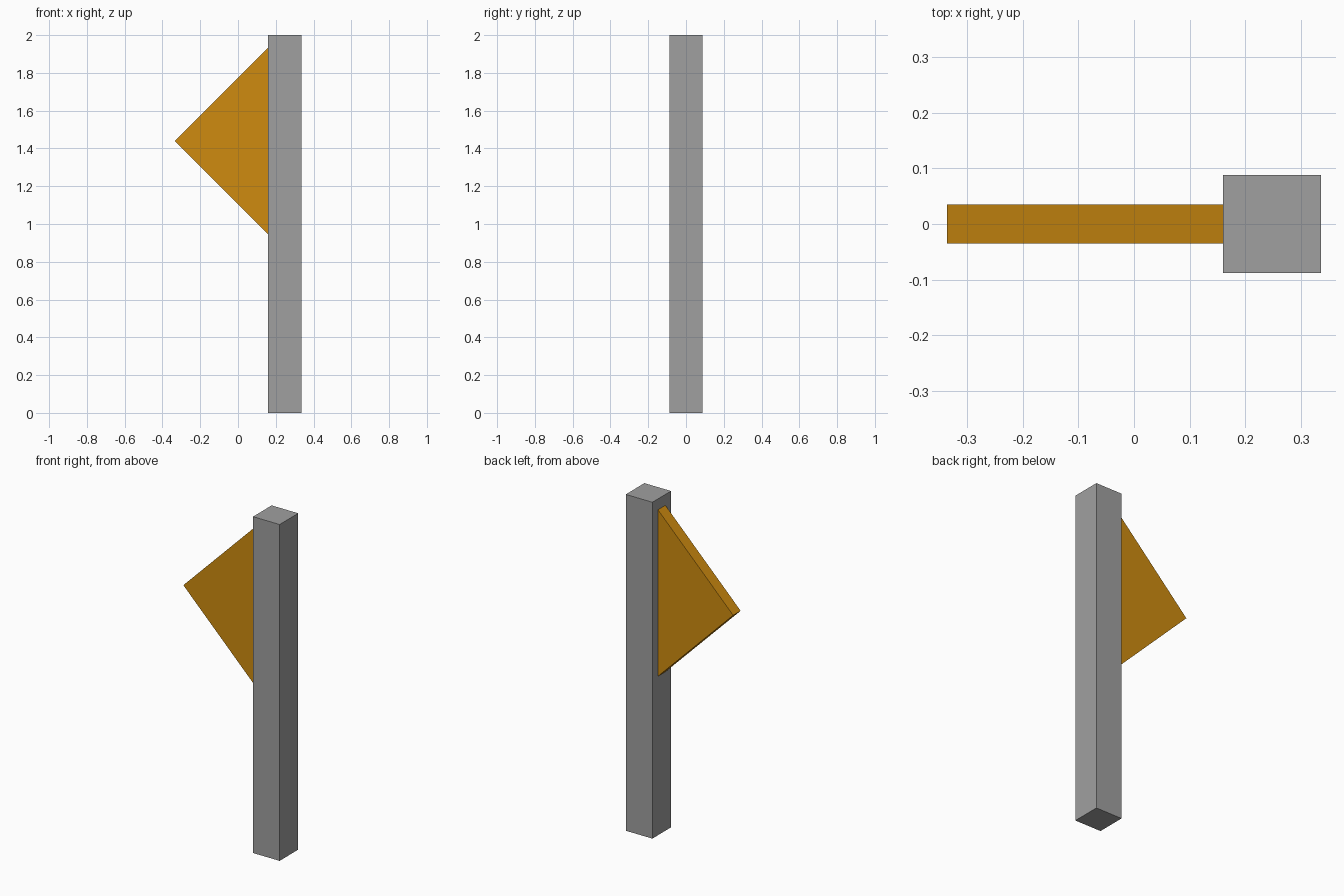
import bpy, bmesh

if "Cube" in bpy.data.objects:
    bpy.data.objects.remove(bpy.data.objects["Cube"])


def material(name, rgb):
    m = bpy.data.materials.new(name)
    m.diffuse_color = (*rgb, 1.0)
    m.use_nodes = True
    m.node_tree.nodes["Principled BSDF"].inputs["Base Color"].default_value = m.diffuse_color
    return m


def prism(name, profile, half_depth, mat):
    """Extrude an (x, z) outline symmetrically along y."""
    bm = bmesh.new()
    face = bm.faces.new([bm.verts.new((x, -half_depth, z)) for x, z in profile])
    ext = bmesh.ops.extrude_face_region(bm, geom=[face])
    verts = [g for g in ext["geom"] if isinstance(g, bmesh.types.BMVert)]
    bmesh.ops.translate(bm, verts=verts, vec=(0, 2 * half_depth, 0))
    bmesh.ops.recalc_face_normals(bm, faces=bm.faces)
    mesh = bpy.data.meshes.new(name)
    bm.to_mesh(mesh)
    bm.free()
    mesh.materials.append(mat)
    obj = bpy.data.objects.new(name, mesh)
    bpy.context.collection.objects.link(obj)
    return obj


grey = material("post grey", (0.35, 0.35, 0.35))
amber = material("flag amber", (0.62, 0.26, 0.005))

# Square upright post
prism("post", [(0.16, 0), (0.335, 0), (0.335, 2), (0.16, 2)], 0.0875, grey)

# Triangular flag plate fixed to the left face of the post
prism("flag", [(0.16, 0.945), (0.16, 1.935), (-0.335, 1.44)], 0.035, amber)
